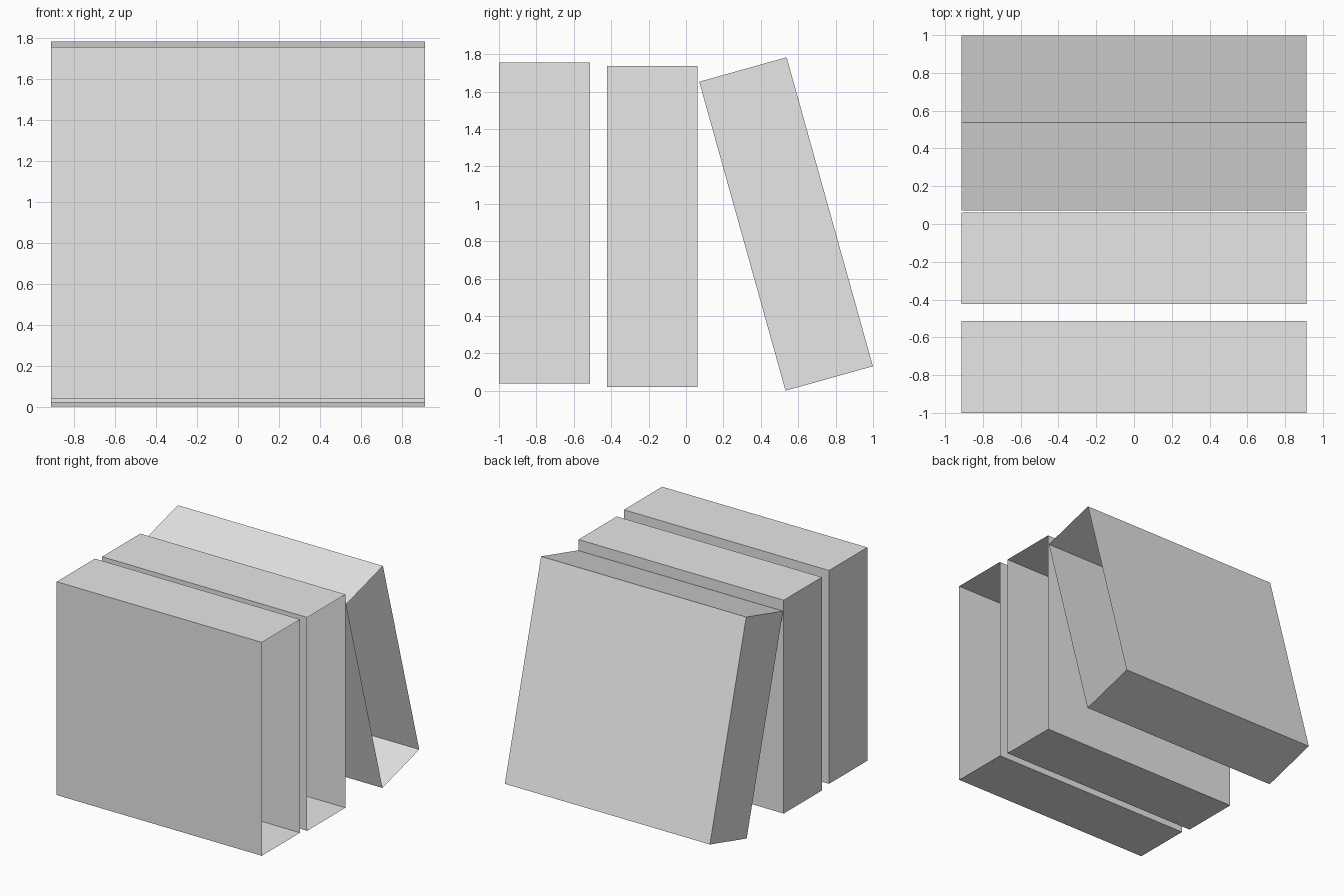
import bpy
import bmesh
import math
from mathutils import Matrix

cube = bpy.data.objects.get("Cube")
if cube:
    bpy.data.objects.remove(cube, do_unlink=True)

WIDTH, DEPTH, HEIGHT = 1.824, 0.485, 1.715

# One plain grey for every sleeve
grey = bpy.data.materials.new("light_grey")
grey.use_nodes = True
colour = (0.8, 0.8, 0.8, 1)
grey.diffuse_color = colour
grey.node_tree.nodes["Principled BSDF"].inputs["Base Color"].default_value = colour


def sleeve(name, y, z, lean=0):
    """Thin-walled box with its +x side open, centred at (0, y, z)."""
    bm = bmesh.new()
    bmesh.ops.create_cube(bm, size=1, matrix=Matrix.Diagonal((WIDTH, DEPTH, HEIGHT, 1)))
    bm.normal_update()
    open_side = [f for f in bm.faces if f.normal.x > 0.9]
    bmesh.ops.delete(bm, geom=open_side, context='FACES_ONLY')
    mesh = bpy.data.meshes.new(name)
    bm.to_mesh(mesh)
    bm.free()
    mesh.materials.append(grey)
    obj = bpy.data.objects.new(name, mesh)
    obj.location = (0, y, z)
    obj.rotation_euler.x = math.radians(lean)
    bpy.context.collection.objects.link(obj)


# Two upright sleeves and one leaning against them
sleeve("front_sleeve", -0.757, 0.898)
sleeve("middle_sleeve", -0.181, 0.879)
sleeve("leaning_sleeve", 0.535, 0.892, lean=15.6)
